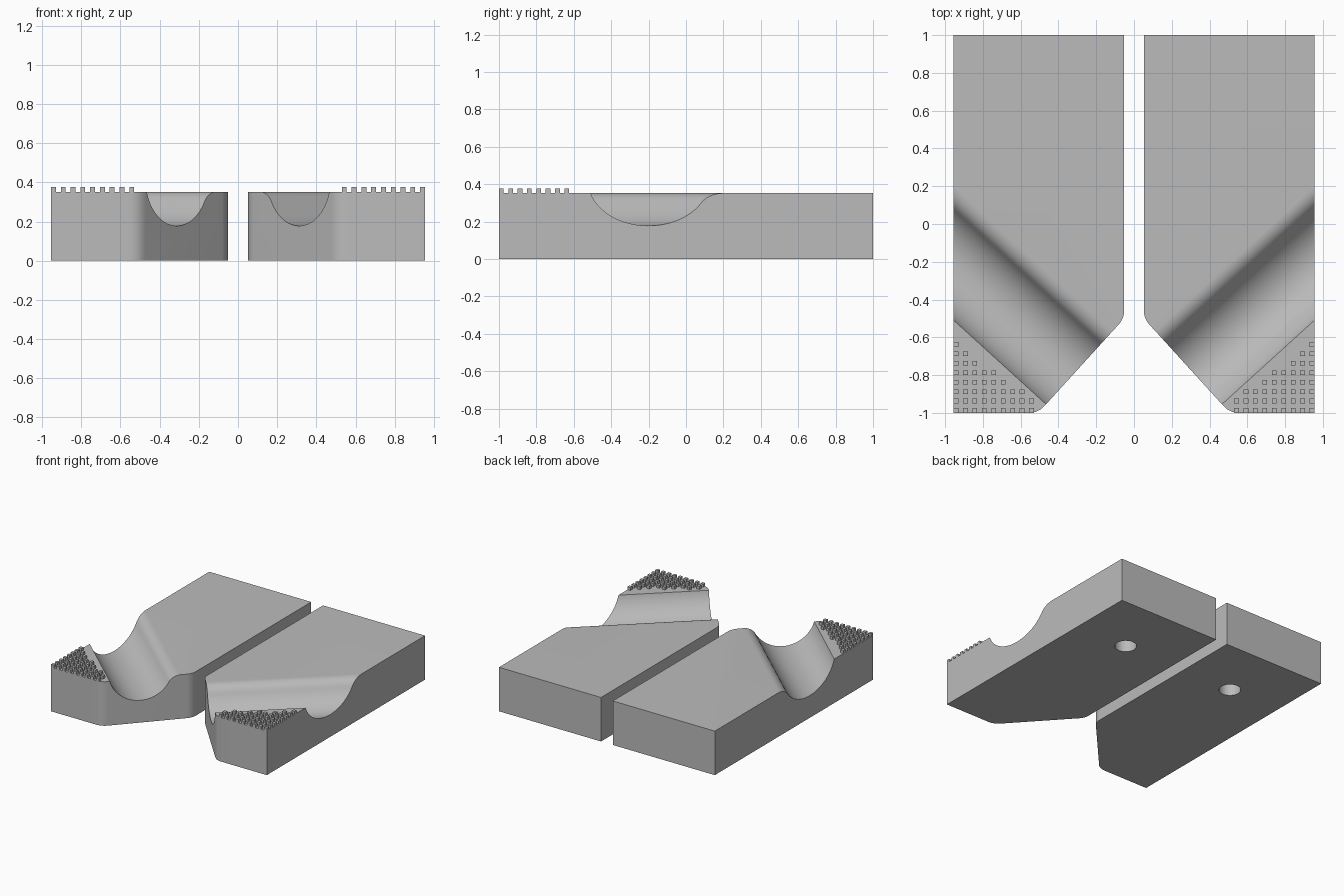
import bpy, bmesh, math
from mathutils import Vector, Matrix

cube = bpy.data.objects.get("Cube")
if cube:
    bpy.data.objects.remove(cube, do_unlink=True)

TOP, INNER, OUTER = 0.352, 0.052, 0.955
PEG, PITCH, PEG_TOP = 0.025, 0.05, 0.376

grey = bpy.data.materials.new("plain grey")
grey.use_nodes = True
grey.diffuse_color = (0.5, 0.5, 0.5, 1)
grey.node_tree.nodes["Principled BSDF"].inputs["Base Color"].default_value = (0.5, 0.5, 0.5, 1)


def make_object(name, bm, side):
    """Turn a bmesh into an object, mirrored in x when side is -1."""
    bm.transform(Matrix.Diagonal((side, 1, 1, 1)))
    bmesh.ops.recalc_face_normals(bm, faces=bm.faces)
    mesh = bpy.data.meshes.new(name)
    bm.to_mesh(mesh)
    bm.free()
    mesh.materials.append(grey)
    obj = bpy.data.objects.new(name, mesh)
    bpy.context.collection.objects.link(obj)
    return obj


def prism(points, sweep):
    """Extrude a closed loop of 3D points along the sweep vector."""
    bm = bmesh.new()
    face = bm.faces.new([bm.verts.new(p) for p in points])
    ext = bmesh.ops.extrude_face_region(bm, geom=[face])["geom"]
    verts = [g for g in ext if isinstance(g, bmesh.types.BMVert)]
    bmesh.ops.translate(bm, verts=verts, vec=sweep)
    return bm


def rounded(before, corner, after, length, steps=8):
    """Round a corner, starting the given length away from it."""
    c = Vector(corner)
    a = c + (Vector(before) - c).normalized() * length
    b = c + (Vector(after) - c).normalized() * length
    return [a.lerp(c, i / steps).lerp(c.lerp(b, i / steps), i / steps)
            for i in range(steps + 1)]


def arc(centre, radius, start, end, steps):
    """Points of an arc, angles in radians."""
    angles = [start + (end - start) * i / steps for i in range(steps + 1)]
    return [(centre[0] + radius * math.cos(t), centre[1] + radius * math.sin(t)) for t in angles]


def block(side):
    # plan outline with a slanted, rounded nose
    nose_in, nose_out = (INNER, -0.5, 0), (0.507, -1, 0)
    outline = [(OUTER, -1, 0), (OUTER, 1, 0), (INNER, 1, 0)]
    outline += rounded(outline[2], nose_in, nose_out, 0.045)
    outline += rounded(nose_in, nose_out, outline[0], 0.05)
    return prism(outline, (0, 0, TOP))


def groove_cutter():
    # round trough with a soft lip on the rear side, swept square to the nose
    along = Vector((0.74, 0.673, 0)).normalized()
    across = Vector((-along.y, along.x, 0))
    radius, lip = 0.238, 0.10
    centre = (0, 0.178 + radius)
    lip_centre = (0.296, TOP - lip)
    meet = math.atan2(lip_centre[1] - centre[1], lip_centre[0])
    profile = [(-radius, 0.7)]
    profile += arc(centre, radius, -math.pi, meet, 36)
    profile += arc(lip_centre, lip, meet + math.pi, math.pi / 2, 12)[1:]
    profile[-1] = (profile[-1][0], TOP + 0.0005)
    profile.append((profile[-1][0], 0.7))
    origin = Vector((OUTER, -0.2, 0)) - along * 1.4
    return prism([origin + across * n + Vector((0, 0, z)) for n, z in profile], along * 2)


def hole_cutter():
    # blind mounting hole in the underside
    ring = arc((0.5, 0.5), 0.08, 0, math.tau * 47 / 48, 47)
    return prism([(x, y, -0.1) for x, y in ring], (0, 0, 0.3))


def pegs():
    # stepped triangle of square pegs; number per row from front to back
    bm = bmesh.new()
    for row, count in enumerate((9, 9, 8, 6, 5, 3, 2, 1)):
        for col in range(count):
            spot = Vector((OUTER - PEG / 2 - col * PITCH, -1 + PEG / 2 + row * PITCH,
                           (TOP + PEG_TOP) / 2))
            size = Matrix.Diagonal((PEG, PEG, PEG_TOP - TOP, 1))
            bmesh.ops.create_cube(bm, size=1, matrix=Matrix.Translation(spot) @ size)
    return bm


for label, side in (("left", 1), ("right", -1)):
    body = make_object(label + "_block", block(side), side)
    cutters = [make_object(label + "_groove_cutter", groove_cutter(), side),
               make_object(label + "_hole_cutter", hole_cutter(), side)]
    for cutter in cutters:
        cutter.hide_render = True
        cut = body.modifiers.new(cutter.name, "BOOLEAN")
        cut.operation, cut.solver, cut.object = "DIFFERENCE", "EXACT", cutter

    # bake the cuts, then drop the cutters
    graph = bpy.context.evaluated_depsgraph_get()
    baked = bpy.data.meshes.new_from_object(body.evaluated_get(graph))
    body.modifiers.clear()
    body.data = baked
    for cutter in cutters:
        bpy.data.objects.remove(cutter, do_unlink=True)

    bpy.ops.object.select_all(action="DESELECT")
    body.select_set(True)
    bpy.context.view_layer.objects.active = body
    bpy.ops.object.shade_smooth_by_angle(angle=math.radians(30))
    make_object(label + "_grip_pegs", pegs(), side)
